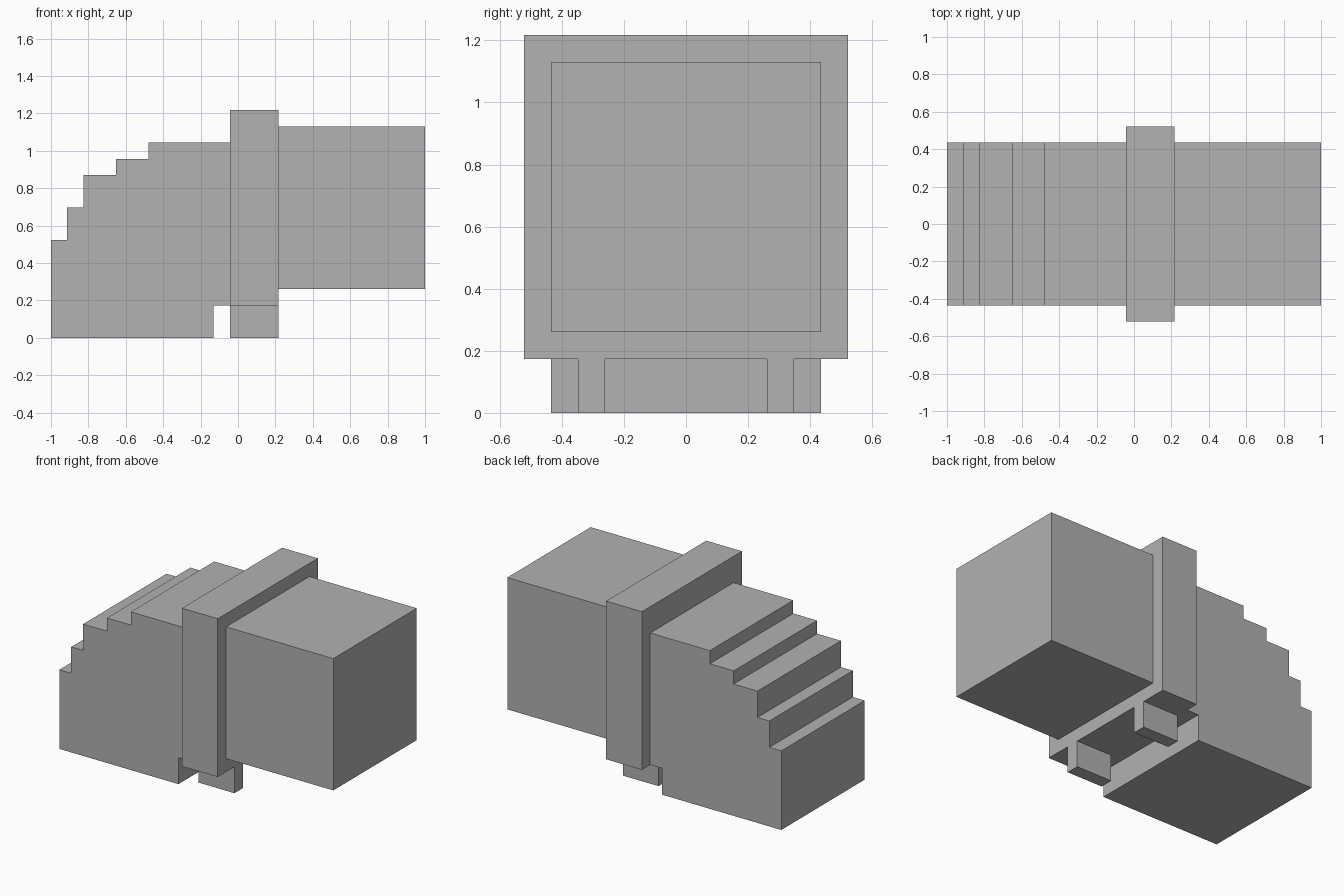
import bpy
import bmesh

U = 2 / 23           # one grid step of the blocky design
X0 = -1.0            # stepped end of the model

if "Cube" in bpy.data.objects:
    bpy.data.objects.remove(bpy.data.objects["Cube"], do_unlink=True)

grey = bpy.data.materials.new("plain_grey")
grey.use_nodes = True
colour = (0.445, 0.445, 0.445, 1)
grey.diffuse_color = colour
grey.node_tree.nodes["Principled BSDF"].inputs["Base Color"].default_value = colour


def extrude_profile(name, profile, y_min, y_max):
    """Extrude an x-z outline (in grid steps) along y."""
    bm = bmesh.new()
    verts = [bm.verts.new((X0 + x * U, y_min * U, z * U)) for x, z in profile]
    face = bm.faces.new(verts)
    new = bmesh.ops.extrude_face_region(bm, geom=[face])["geom"]
    moved = [v for v in new if isinstance(v, bmesh.types.BMVert)]
    bmesh.ops.translate(bm, verts=moved, vec=(0, (y_max - y_min) * U, 0))
    bmesh.ops.recalc_face_normals(bm, faces=bm.faces)
    mesh = bpy.data.meshes.new(name)
    bm.to_mesh(mesh)
    bm.free()
    mesh.materials.append(grey)
    obj = bpy.data.objects.new(name, mesh)
    bpy.context.collection.objects.link(obj)
    return obj


def box(name, x, y, z):
    outline = [(x[0], z[0]), (x[1], z[0]), (x[1], z[1]), (x[0], z[1])]
    return extrude_profile(name, outline, *y)


# Stepped body, with a raised notch beside the collar
steps = [(0, 6), (1, 8), (2, 10), (4, 11), (6, 12)]
outline = [(11, 12), (11, 2), (10, 2), (10, 0), (0, 0)]
for i, (x, z) in enumerate(steps):
    if i:
        outline.append((x, steps[i - 1][1]))
    outline.append((x, z))
extrude_profile("stepped_body", outline, -5, 5)

# Wide collar and rear block
box("collar", (11, 14), (-6, 6), (2, 14))
box("rear_block", (14, 23), (-5, 5), (3, 13))

# Pair of pegs under the collar
for name, y in (("front_peg", (-4, -3)), ("back_peg", (3, 4))):
    box(name, (11, 14), y, (0, 2))
